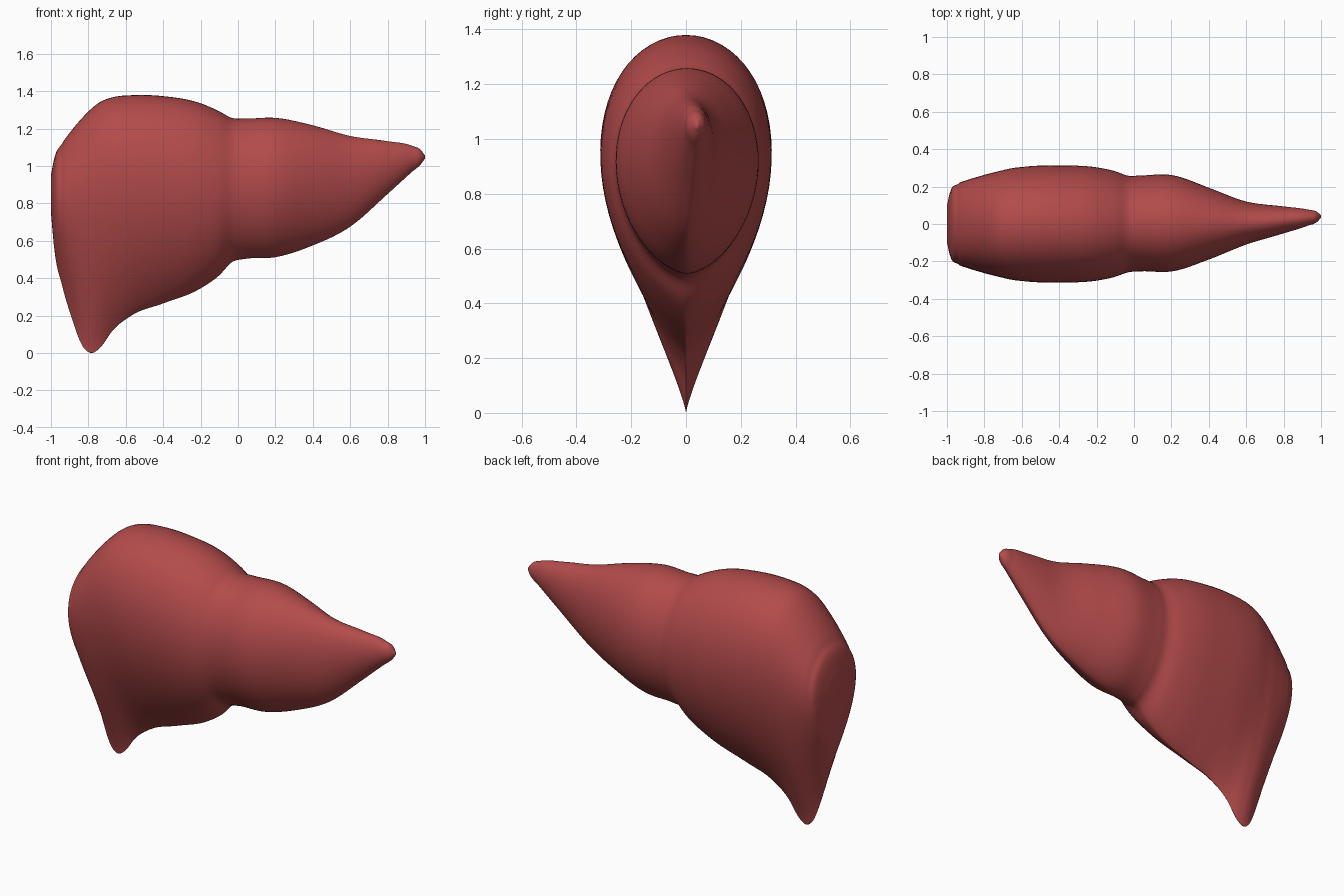
import bpy, bmesh, math

if "Cube" in bpy.data.objects:
    bpy.data.objects.remove(bpy.data.objects["Cube"])

# Stations along the organ: x, top z, bottom z, half thickness, y offset, teardrop taper
S = [
    (-1.000, 0.95, 0.75, 0.100, 0.0, 0.30),
    (-0.985, 1.03, 0.58, 0.165, 0.0, 0.60),
    (-0.940, 1.12, 0.36, 0.215, 0.0, 0.95),
    (-0.890, 1.19, 0.19, 0.236, 0.0, 1.25),
    (-0.830, 1.26, 0.035, 0.254, 0.0, 1.50),
    (-0.785, 1.305, 0.00, 0.267, 0.0, 1.50),
    (-0.740, 1.34, 0.025, 0.278, 0.0, 1.40),
    (-0.670, 1.367, 0.12, 0.295, 0.0, 1.10),
    (-0.570, 1.378, 0.20, 0.308, 0.0, 0.80),
    (-0.400, 1.373, 0.265, 0.313, 0.0, 0.60),
    (-0.200, 1.335, 0.345, 0.303, 0.0, 0.42),
    (-0.100, 1.292, 0.415, 0.282, 0.0, 0.30),
    (-0.030, 1.256, 0.487, 0.258, 0.0, 0.22),
    (0.030, 1.253, 0.502, 0.256, 0.003, 0.20),
    (0.200, 1.257, 0.512, 0.258, 0.004, 0.22),
    (0.400, 1.217, 0.575, 0.192, 0.002, 0.25),
    (0.600, 1.160, 0.675, 0.115, 0.005, 0.25),
    (0.800, 1.132, 0.850, 0.072, 0.022, 0.20),
    (0.930, 1.108, 0.968, 0.043, 0.034, 0.10),
    (0.980, 1.083, 1.012, 0.026, 0.038, 0.00),
    (1.000, 1.055, 1.040, 0.006, 0.040, 0.00),
]
SIDES, STEPS = 72, 6


def slope(i, k):
    """Tangent dk/dx at station i, weighted for uneven spacing."""
    if i == 0 or i == len(S) - 1:
        a, b = (0, 1) if i == 0 else (i - 1, i)
        return (S[b][k] - S[a][k]) / (S[b][0] - S[a][0])
    h0, h1 = S[i][0] - S[i-1][0], S[i+1][0] - S[i][0]
    d0, d1 = (S[i][k] - S[i-1][k]) / h0, (S[i+1][k] - S[i][k]) / h1
    return (d0 * h1 + d1 * h0) / (h0 + h1)


def blend(i, t):
    """Smooth station between i and i+1."""
    h = S[i+1][0] - S[i][0]
    out = [S[i][0] + h * t]
    for k in range(1, 6):
        a, b = S[i][k], S[i+1][k]
        out.append(a * (2*t**3 - 3*t*t + 1) + b * (3*t*t - 2*t**3)
                   + h * slope(i, k) * (t**3 - 2*t*t + t)
                   + h * slope(i+1, k) * (t**3 - t*t))
    return out


def section(bm, x, top, bottom, half, off, m):
    """Ring that is elliptical for m=0 and a teardrop for larger m."""
    u = 1 / (2 + m)
    peak = math.sqrt(u) * (1 - u) ** ((1 + m) / 2)
    ring = []
    for j in range(SIDES):
        a = math.pi * j / SIDES
        c = math.cos(a)
        y = half * math.sin(a) * abs(c) ** (1 + m) / peak * (1 if c >= 0 else -1)
        z = top - (top - bottom) * math.sin(a) ** 2
        ring.append(bm.verts.new((x, off + y, max(z, 0))))
    return ring


# Liver body: lofted sections with closed ends
bm = bmesh.new()
rings = [section(bm, *blend(i, s / STEPS)) for i in range(len(S) - 1) for s in range(STEPS)]
rings.append(section(bm, *S[-1]))
for r0, r1 in zip(rings, rings[1:]):
    for j in range(SIDES):
        k = (j + 1) % SIDES
        bm.faces.new((r0[j], r0[k], r1[k], r1[j]))
bm.faces.new(rings[0])
bm.faces.new(rings[-1])
bmesh.ops.recalc_face_normals(bm, faces=bm.faces)

mesh = bpy.data.meshes.new("liver")
bm.to_mesh(mesh)
bm.free()
mesh.shade_smooth()
liver = bpy.data.objects.new("liver", mesh)
bpy.context.collection.objects.link(liver)

mat = bpy.data.materials.new("liver_red")
mat.diffuse_color = (0.45, 0.07, 0.07, 1)
mat.use_nodes = True
mat.node_tree.nodes["Principled BSDF"].inputs["Base Color"].default_value = mat.diffuse_color
mesh.materials.append(mat)
